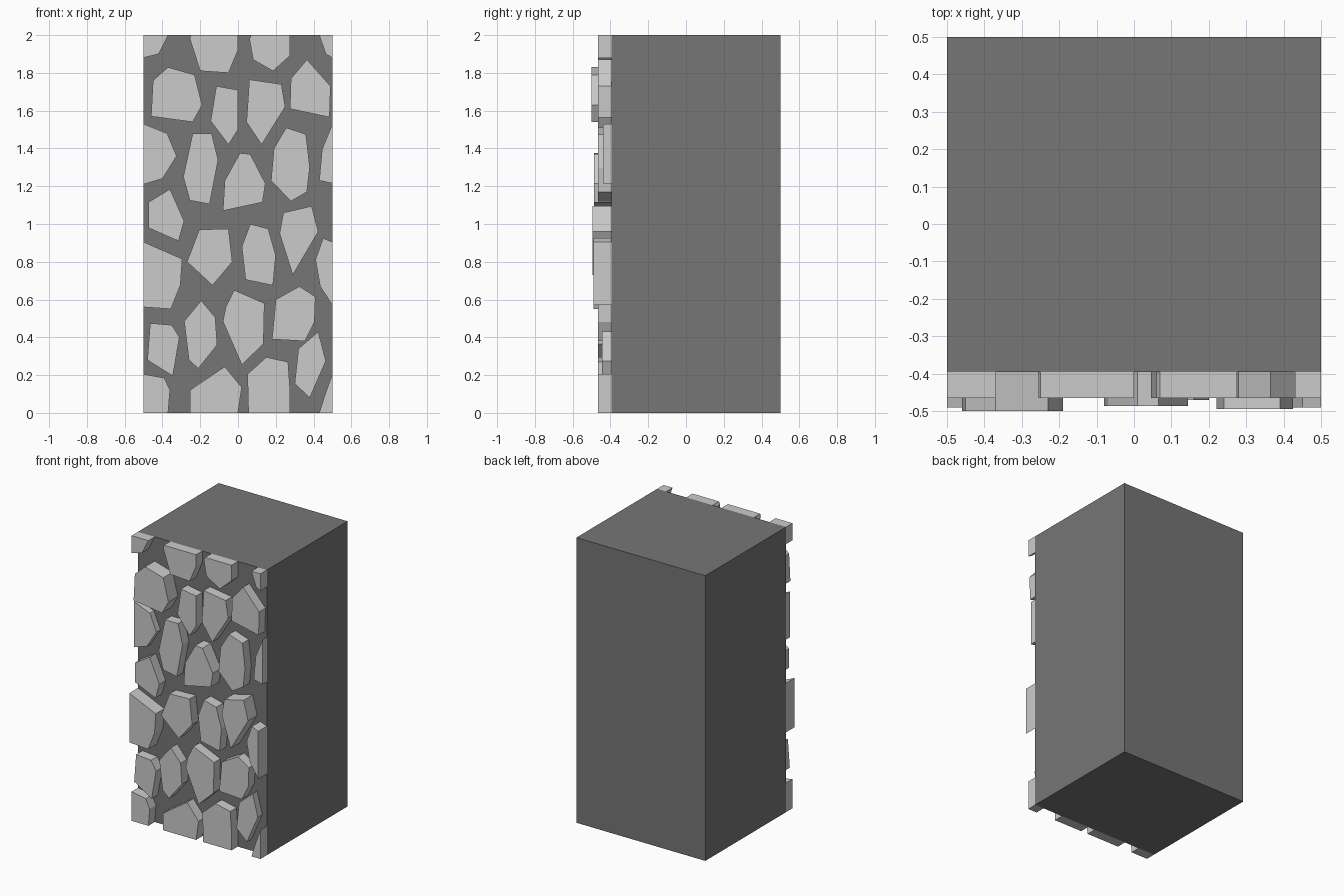
import bpy, bmesh

WALL_Y = -0.395   # front plane of the mortar wall


def grey(name, value):
    mat = bpy.data.materials.new(name)
    mat.diffuse_color = (value, value, value, 1)
    return mat


STONE_MAT = grey("light_stone", 0.56)
WALL_MAT = grey("dark_mortar", 0.18)


def stone(front, *outline):
    """Extrude one flat-faced stone from its front outline (x, z)."""
    bm = bmesh.new()
    face = bm.faces.new([bm.verts.new((x, WALL_Y, z)) for x, z in outline])
    out = bmesh.ops.extrude_face_region(bm, geom=[face])
    for v in out["geom"]:
        if isinstance(v, bmesh.types.BMVert):
            v.co.y = front
    bmesh.ops.recalc_face_normals(bm, faces=bm.faces)
    mesh = bpy.data.meshes.new("stone")
    bm.to_mesh(mesh)
    bm.free()
    mesh.materials.append(STONE_MAT)
    bpy.context.collection.objects.link(bpy.data.objects.new("stone", mesh))


# Mortar wall block
bpy.ops.mesh.primitive_cube_add(size=1, location=(0, (0.5 + WALL_Y) / 2, 1))
wall = bpy.context.object
wall.name = "wall_block"
wall.scale = (1, 0.5 - WALL_Y, 2)
wall.data.materials.append(WALL_MAT)

D = -0.465   # usual stone front

# Top course, cut by the top edge
stone(D, (-.5, 2), (-.37, 2), (-.42, 1.9), (-.5, 1.88))
stone(D, (-.25, 2), (0, 2), (0, 1.92), (-.05, 1.8), (-.2, 1.81), (-.255, 1.98))
stone(D, (.07, 2), (.275, 2), (.275, 1.89), (.185, 1.81), (.08, 1.87), (.06, 1.98))
stone(D, (.43, 2), (.5, 2), (.5, 1.88), (.465, 1.9))

# Second course
stone(-.5, (-.45, 1.76), (-.37, 1.83), (-.23, 1.79), (-.19, 1.63), (-.24, 1.54), (-.46, 1.57))
stone(D, (-.115, 1.73), (0, 1.71), (0, 1.5), (-.05, 1.42), (-.145, 1.545))
stone(D, (.06, 1.765), (.23, 1.74), (.25, 1.62), (.125, 1.42), (.045, 1.54))
stone(D, (.28, 1.77), (.365, 1.87), (.49, 1.73), (.485, 1.565), (.275, 1.61))

# Third course
stone(-.44, (-.5, 1.53), (-.375, 1.48), (-.325, 1.36), (-.4, 1.24), (-.5, 1.21))
stone(D, (-.24, 1.48), (-.14, 1.48), (-.105, 1.34), (-.15, 1.105), (-.255, 1.125), (-.29, 1.25))
stone(-.487, (.01, 1.375), (.065, 1.37), (.145, 1.215), (.13, 1.115), (-.08, 1.07), (-.07, 1.23))
stone(D, (.255, 1.51), (.36, 1.475), (.38, 1.3), (.365, 1.17), (.28, 1.12), (.175, 1.23), (.19, 1.4))
stone(-.44, (.5, 1.53), (.445, 1.395), (.43, 1.23), (.5, 1.215))

# Fourth course
stone(D, (-.475, 1.115), (-.36, 1.185), (-.285, 1.015), (-.315, .91), (-.475, .98))
stone(D, (-.205, .97), (-.05, .975), (-.03, .8), (-.135, .675), (-.27, .8))
stone(-.47, (.065, 1), (.16, .975), (.2, .835), (.185, .675), (.04, .705), (.02, .88))
stone(-.495, (.24, 1.06), (.39, 1.095), (.425, .96), (.29, .73), (.22, .95))

# Fifth course
stone(-.49, (-.5, .905), (-.295, .815), (-.305, .675), (-.355, .55), (-.5, .56))
stone(D, (-.02, .65), (.14, .58), (.135, .365), (.02, .255), (-.08, .485), (-.065, .56))
stone(D, (.2, .6), (.325, .67), (.41, .615), (.405, .48), (.355, .38), (.18, .39))
stone(-.49, (.5, .905), (.45, .925), (.41, .81), (.435, .67), (.5, .57))

# Sixth course
stone(D, (-.465, .475), (-.35, .465), (-.31, .4), (-.345, .195), (-.48, .28))
stone(D, (-.195, .595), (-.12, .505), (-.11, .36), (-.21, .235), (-.26, .28), (-.285, .485))
stone(-.445, (.425, .43), (.465, .275), (.38, .08), (.3, .155), (.32, .34))

# Bottom course, cut by the floor
stone(D, (-.5, .205), (-.39, .185), (-.36, .12), (-.37, 0), (-.5, 0))
stone(D, (-.255, 0), (-.255, .12), (-.07, .245), (.02, .135), (0, 0))
stone(D, (.055, 0), (.05, .205), (.15, .295), (.265, .27), (.275, .13), (.275, 0))
stone(D, (.43, 0), (.465, .11), (.5, .205), (.5, 0))
